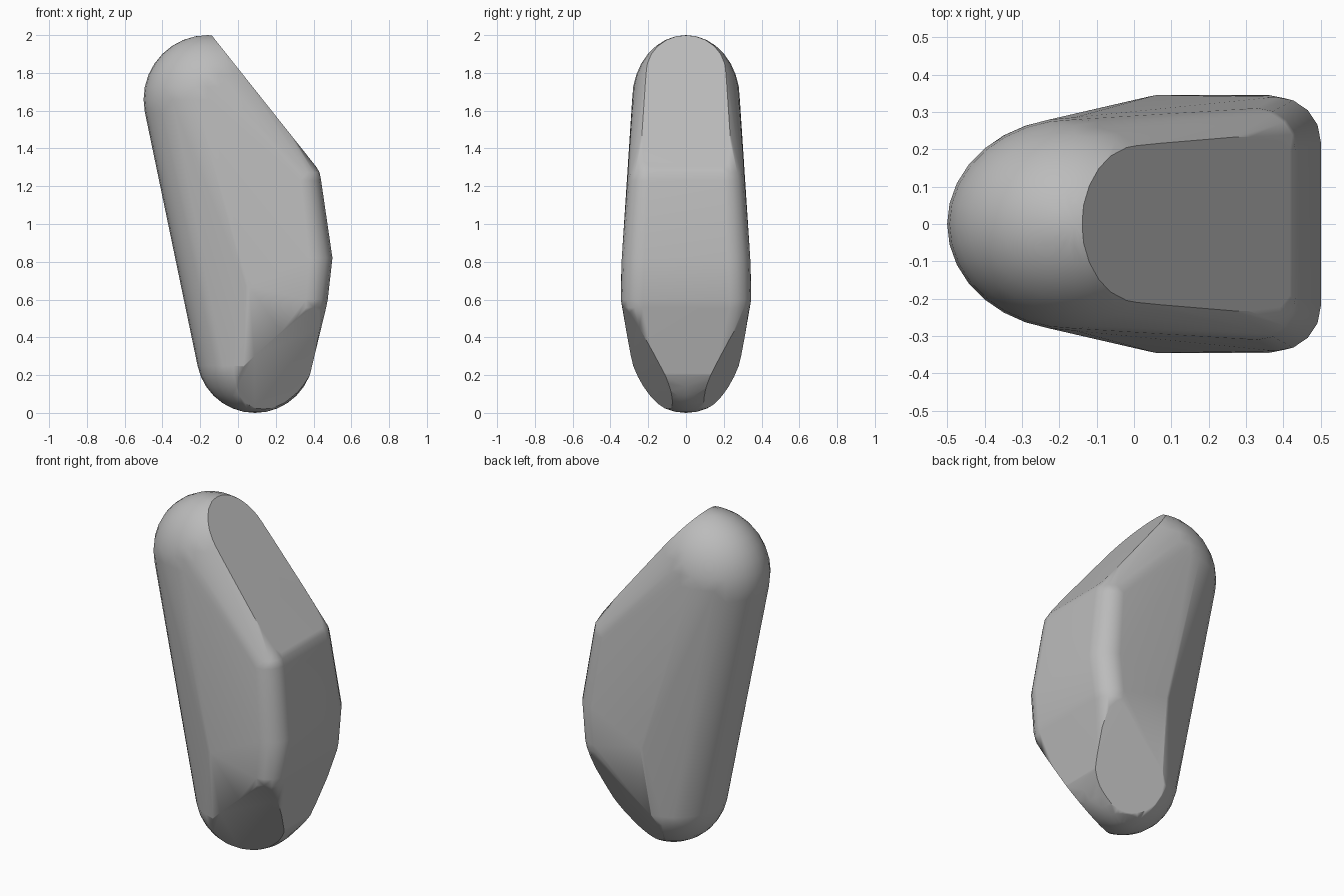
import bpy, bmesh
from mathutils import Vector, Matrix

cube = bpy.data.objects.get("Cube")
if cube:
    bpy.data.objects.remove(cube, do_unlink=True)

stone = bpy.data.materials.new("stone grey")
stone.use_nodes = True
grey = (0.5, 0.5, 0.5, 1)
stone.diffuse_color = grey
stone.node_tree.nodes["Principled BSDF"].inputs["Base Color"].default_value = grey

bm = bmesh.new()


def blob(centre, radii, segments=16):
    """Add an ellipsoid that the rock's skin will be stretched over."""
    bmesh.ops.create_uvsphere(
        bm, u_segments=segments, v_segments=segments // 2, radius=1,
        matrix=Matrix.Translation(centre) @ Matrix.Diagonal((*radii, 1)))


def chip(point, normal):
    """Slice off everything beyond a plane and close the flat facet."""
    geom = bm.verts[:] + bm.edges[:] + bm.faces[:]
    cut = bmesh.ops.bisect_plane(bm, geom=geom, plane_co=point,
                                 plane_no=normal, clear_outer=True)
    edges = [e for e in cut["geom_cut"] if isinstance(e, bmesh.types.BMEdge)]
    if edges:
        bmesh.ops.contextual_create(bm, geom=edges)


# Rounded head and foot
blob((-0.16, 0, 1.66), (0.34, 0.285, 0.34), 32)
blob((0.09, 0, 0.31), (0.31, 0.29, 0.31), 32)

# Rounded corners of the broad side, front and back
for side in (-1, 1):
    blob((0.33, side * 0.20, 1.23), (0.11, 0.11, 0.11))
    blob((0.38, side * 0.22, 0.82), (0.12, 0.12, 0.12))
    blob((0.36, side * 0.23, 0.60), (0.115, 0.115, 0.115))
    blob((0.27, side * 0.15, 0.25), (0.12, 0.12, 0.12))
    blob((0.06, side * 0.295, 0.67), (0.05, 0.05, 0.05))

# Stretch one skin over all the blobs
hull = bmesh.ops.convex_hull(bm, input=bm.verts[:])
inner = {v for v in hull["geom_interior"] if isinstance(v, bmesh.types.BMVert)}
skin = {f for f in hull["geom"] if isinstance(f, bmesh.types.BMFace)}
bmesh.ops.delete(bm, geom=[f for f in bm.faces if f not in skin], context="FACES")
bmesh.ops.delete(bm, geom=[v for v in inner if v.is_valid and not v.link_faces],
                 context="VERTS")
bmesh.ops.delete(bm, geom=[v for v in bm.verts if not v.link_faces], context="VERTS")
bmesh.ops.recalc_face_normals(bm, faces=bm.faces[:])

# Sloping shoulder facet
chip(Vector((-0.14, 0, 2.0)), Vector((0.78, 0, 0.62)))

# Chipped facets beneath, front and back
for a, b, c in (((0.05, -0.28, 0.26), (0.43, -0.33, 0.58), (0.38, -0.11, 0.20)),
                ((0.05, 0.28, 0.26), (0.43, 0.34, 0.58), (0.38, 0.13, 0.20))):
    a, b, c = Vector(a), Vector(b), Vector(c)
    normal = (b - a).cross(c - a)
    if normal.z > 0:
        normal.negate()
    chip(a, normal)

bmesh.ops.remove_doubles(bm, verts=bm.verts[:], dist=0.002)
bmesh.ops.dissolve_limit(bm, angle_limit=0.02, verts=bm.verts[:], edges=bm.edges[:])
bmesh.ops.recalc_face_normals(bm, faces=bm.faces[:])

# Stand the rock on the ground
low = min(v.co.z for v in bm.verts)
bmesh.ops.translate(bm, verts=bm.verts[:], vec=(0, 0, -low))

mesh = bpy.data.meshes.new("rock")
bm.to_mesh(mesh)
bm.free()
mesh.materials.append(stone)
rock = bpy.data.objects.new("rock", mesh)
bpy.context.collection.objects.link(rock)
bpy.context.view_layer.objects.active = rock
rock.select_set(True)
bpy.ops.object.shade_smooth_by_angle(angle=0.6)

# Keep the broad facets flat under the smooth shading
weighted = rock.modifiers.new("flat facets", "WEIGHTED_NORMAL")
weighted.keep_sharp = True
